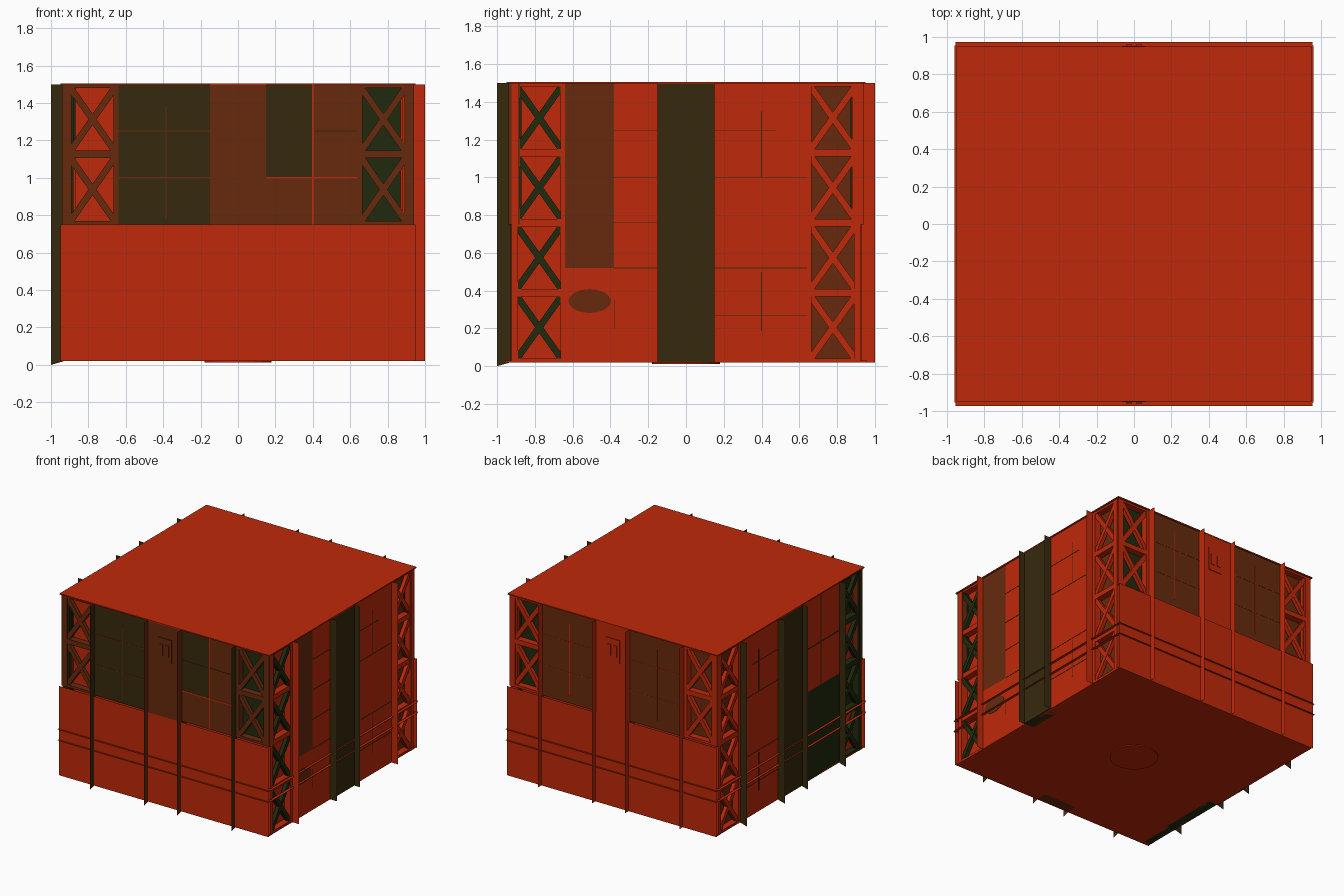
import bpy, bmesh, math
from mathutils import Matrix, Vector

old = bpy.data.objects.get("Cube")
if old:
    bpy.data.objects.remove(old, do_unlink=True)


def material(name, r, g, b):
    m = bpy.data.materials.new(name)
    m.use_nodes = True
    m.diffuse_color = (r, g, b, 1)
    m.node_tree.nodes["Principled BSDF"].inputs["Base Color"].default_value = (r, g, b, 1)
    return m


RED = material("rust red", 0.52, 0.022, 0.003)
BROWN = material("brown", 0.135, 0.023, 0.004)
OLIVE = material("dark olive", 0.037, 0.023, 0.004)
GREEN = material("dark green", 0.0145, 0.023, 0.004)

FRONT, RIGHT, BACK, LEFT = range(4)
SIDE_NAMES = ("front", "right", "back", "left")
WALL, CORE, TOP, BASE = 0.94, 0.88, 1.5, 0.02
COL, BAY = 0.15, 0.64


def finish(bm, name, mat, side):
    bm.transform(Matrix.Rotation(side * math.pi / 2, 4, "Z"))
    bmesh.ops.recalc_face_normals(bm, faces=bm.faces)
    me = bpy.data.meshes.new(name)
    bm.to_mesh(me)
    bm.free()
    me.materials.append(mat)
    ob = bpy.data.objects.new(name, me)
    bpy.context.collection.objects.link(ob)


def box(name, mat, a, out, z, side=FRONT):
    """Box on a wall: a runs along the wall, out is the distance from the centre."""
    bm = bmesh.new()
    bmesh.ops.create_cube(bm, size=1)
    for v in bm.verts:
        v.co = Vector((a[v.co.x > 0], -out[v.co.y < 0], z[v.co.z > 0]))
    finish(bm, name, mat, side)


def sheet(name, mat, points, side):
    """Single sheet through points given as (along, out, height)."""
    bm = bmesh.new()
    bm.faces.new([bm.verts.new((a, -out, z)) for a, out, z in points])
    finish(bm, name, mat, side)


def bar(name, mat, p, q, width, out, side):
    """Flat diagonal bar between two points (along, height) of a wall."""
    p, q = Vector(p), Vector(q)
    d = (q - p).normalized() * width / 2
    n = Vector((-d.y, d.x))
    bm = bmesh.new()
    ring = [bm.verts.new((c.x, -out[1], c.y)) for c in (p + n, q + n, q - n, p - n)]
    face = bm.faces.new(ring)
    for v in bmesh.ops.extrude_face_region(bm, geom=[face])["geom"]:
        if isinstance(v, bmesh.types.BMVert):
            v.co.y = -out[0]
    finish(bm, name, mat, side)


def disc(name, mat, radius, depth, place, side=FRONT):
    bm = bmesh.new()
    bmesh.ops.create_cone(bm, cap_ends=True, segments=24, radius1=radius,
                          radius2=radius, depth=depth)
    bm.transform(place)
    finish(bm, name, mat, side)


def truss(side, sign, z0, bays, frame, brace, backs):
    """Corner lattice: posts, rungs, crossed braces and the panel behind."""
    name = SIDE_NAMES[side] + "_truss_"
    step = (TOP - z0) / bays
    # The front and back posts own the corner, the side posts stop short of it
    corner = WALL if side in (FRONT, BACK) else 0.925
    face = WALL if side in (FRONT, BACK) else WALL + 0.002
    for lo, hi in ((BAY, 0.665), (0.89, corner)):
        box(name + "post", frame, sorted((sign * lo, sign * hi)), (CORE, face), (z0, TOP), side)
    span = sorted((sign * 0.66, sign * 0.895))
    for i in range(bays + 1):
        z = z0 + i * step
        box(name + "rung", frame, span, (CORE, WALL - 0.002),
            (max(z - 0.02, z0), min(z + 0.02, TOP)), side)
    for i in range(bays):
        lo, hi = z0 + i * step + 0.02, z0 + (i + 1) * step - 0.02
        box(name + "backing", backs[i % len(backs)], span, (CORE - 0.01, CORE + 0.005),
            (lo, hi), side)
        bar(name + "brace", brace, (span[0], lo), (span[1], hi), 0.035, (0.905, 0.935), side)
        bar(name + "brace", brace, (span[0], hi), (span[1], lo), 0.035, (0.903, 0.933), side)


# Core, roof and floor
box("core", RED, (-CORE, CORE), (-CORE, CORE), (BASE, TOP - 0.01))
box("roof", RED, (-0.95, 0.95), (-0.95, 0.95), (TOP - 0.004, TOP + 0.005))
box("floor", RED, (-WALL, WALL), (-0.955, 0.955), (BASE, BASE + 0.01))
disc("floor_disc", RED, 0.18, 0.012, Matrix.Translation((0, 0, BASE - 0.002)))

# Wall bays: along range, height range, colour
L, R, MID = (-BAY, -COL), (COL, BAY), 0.75
bays = {
    FRONT: [(L, (MID, TOP), OLIVE), (R, (MID, 1.0), BROWN),
            ((COL, 0.4), (1.0, TOP), OLIVE), ((0.4, BAY), (1.0, TOP), BROWN)],
    RIGHT: [((-BAY, -0.38), (0.52, TOP), BROWN), ((-0.38, -COL), (0.52, TOP), RED),
            (L, (BASE, 0.52), RED), (R, (BASE, TOP), RED)],
    BACK: [(L, (MID, TOP), BROWN), (R, (MID, TOP), BROWN)],
    LEFT: [(L, (BASE, TOP), RED), (R, (BASE, MID), GREEN),
           ((COL, 0.4), (MID, TOP), RED), ((0.4, BAY), (MID, 1.1), GREEN),
           ((0.4, BAY), (1.1, TOP), RED)],
}
bays[LEFT][3:] = [((0.4, BAY), (MID, TOP), RED)]
for side, cells in bays.items():
    for a, z, mat in cells:
        box(SIDE_NAMES[side] + "_wall_panel", mat, a, (0.86, WALL), z, side)

# Central columns and thin upright fins, the front and left ones drooping at the foot
columns = (BROWN, OLIVE, RED, OLIVE)
outer_fins = (OLIVE, RED, RED, OLIVE)
for side in range(4):
    box(SIDE_NAMES[side] + "_column", columns[side], (-COL, COL), (0.86, 0.948),
        (BASE, TOP - 0.002), side)
    foot = 0 if side in (FRONT, LEFT) else BASE
    for a in (-BAY, -COL, COL, BAY):
        mat = columns[side] if abs(a) == COL else outer_fins[side]
        sheet(SIDE_NAMES[side] + "_fin", mat, ((a, 0.93, BASE), (a, 1.0, foot),
              (a, 1.0, TOP), (a, 0.93, TOP)), side)

# Corner trusses
truss(FRONT, -1, MID, 2, BROWN, BROWN, [RED])
truss(FRONT, 1, MID, 2, BROWN, BROWN, [GREEN])
truss(RIGHT, -1, BASE, 4, RED, GREEN, [RED])
truss(RIGHT, 1, BASE, 4, RED, RED, [BROWN])
truss(BACK, -1, MID, 2, RED, RED, [GREEN])
truss(BACK, 1, MID, 2, RED, RED, [BROWN])
truss(LEFT, -1, BASE, 4, RED, RED, [BROWN])
truss(LEFT, 1, BASE, 4, GREEN, GREEN, [RED, GREEN])

# Lower skirts and hatch plates on front and back
for side in (FRONT, BACK):
    name = SIDE_NAMES[side]
    sheet(name + "_skirt", RED, ((-0.95, 0.957, BASE), (0.95, 0.957, BASE),
          (0.95, 0.957, MID), (-0.95, 0.957, MID)), side)
    mat = columns[side]
    box(name + "_hatch", mat, (-0.065, 0.065), (0.94, 0.953), (1.2, 1.39), side)
    for c in (-0.028, 0.028):
        box(name + "_hatch_latch", mat, (c - 0.016, c + 0.016), (0.94, 0.959),
            (1.25, 1.34), side)

# Twin thin rails around the body
for side in range(4):
    inner, outer = (0.95, 0.972) if side in (FRONT, BACK) else (0.935, 0.96)
    for z in (0.31, 0.4):
        sheet(SIDE_NAMES[side] + "_rail", RED, ((-0.955, inner, z), (0.955, inner, z),
              (0.955, outer, z), (-0.955, outer, z)), side)


# Panel seams
def seam(side, mat, a, z, w=0.004):
    if not isinstance(a, tuple):
        a = (a - w, a + w)
    if not isinstance(z, tuple):
        z = (z - w, z + w)
    box(SIDE_NAMES[side] + "_seam", mat, a, (WALL - 0.003, WALL + 0.002), z, side)


seam(FRONT, BROWN, -0.385, (0.78, 1.38), 0.003)
for z in (1.0, 1.25):
    seam(FRONT, BROWN, L, z, 0.003)
seam(FRONT, RED, 0.4, (MID, TOP), 0.005)
seam(FRONT, RED, R, 1.0, 0.005)
seam(FRONT, OLIVE, R, 1.25, 0.002)
for side, s, bay in ((RIGHT, 1, R), (LEFT, -1, L)):
    for z in (0.27, 0.52, 1.0):
        seam(side, OLIVE, bay, z, 0.002)
    seam(side, OLIVE, tuple(sorted((s * COL, s * 0.48))), 1.25, 0.002)
    for z in ((0.19, 0.5), (1.0, 1.35)):
        seam(side, OLIVE, s * 0.4, z, 0.003)
for z in (0.52, 0.76, 1.0, 1.25):
    seam(RIGHT, OLIVE, (-0.38, -COL), z, 0.002)
seam(RIGHT, OLIVE, -0.38, (0.2, 0.35), 0.002)
seam(LEFT, OLIVE, 0.4, (MID, TOP))
seam(LEFT, OLIVE, R, 1.1)
for span in (L, R):
    seam(BACK, RED, sum(span) / 2, (0.82, 1.4), 0.003)
    for z in (1.0, 1.25):
        seam(BACK, RED, span, z, 0.002)

# Worn patch on the right wall
place = (Matrix.Translation((-0.51, -WALL, 0.345)) @ Matrix.Diagonal((1.6, 1, 0.9, 1))
         @ Matrix.Rotation(math.pi / 2, 4, "X"))
disc("worn_patch", BROWN, 0.07, 0.006, place, RIGHT)
